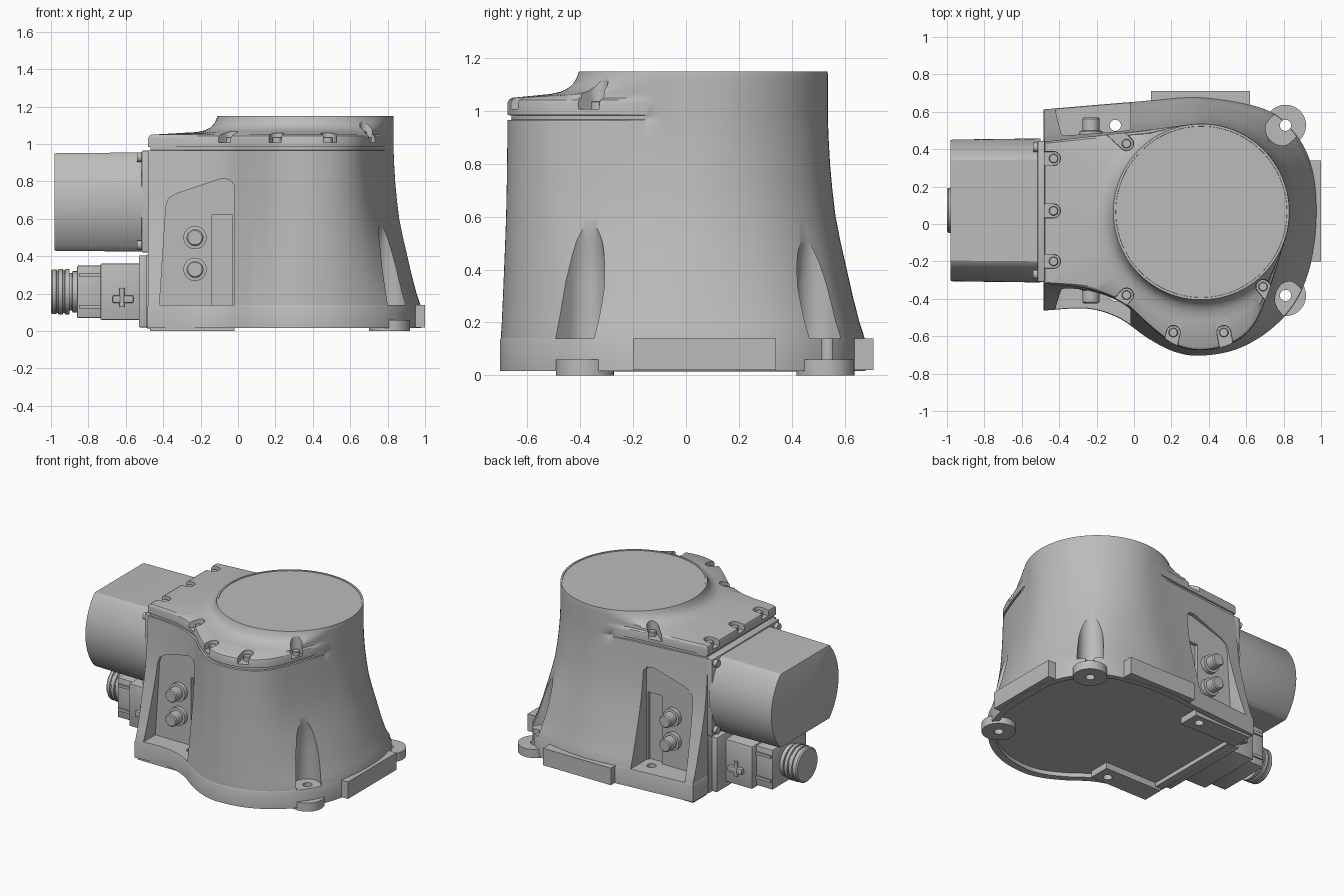
import bpy, math
from mathutils import Vector

if "Cube" in bpy.data.objects:
    bpy.data.objects.remove(bpy.data.objects["Cube"])

grey = bpy.data.materials.new("cast_grey")
grey.use_nodes = True
grey.diffuse_color = (0.5, 0.5, 0.5, 1)
grey.node_tree.nodes["Principled BSDF"].inputs["Base Color"].default_value = (0.5, 0.5, 0.5, 1)

CENTRE = Vector((0.36, 0.065))   # axis of the round turret seat
MID = 0.0725                     # mirror line of the side pockets
SEAT = 0.472


def loft(name, rings):
    """Skin a stack of equal-length rings and cap both ends."""
    n = len(rings[0])
    verts = [tuple(p) for ring in rings for p in ring]
    faces = [(k * n + i, k * n + (i + 1) % n, (k + 1) * n + (i + 1) % n, (k + 1) * n + i)
             for k in range(len(rings) - 1) for i in range(n)]
    faces += [tuple(reversed(range(n))), tuple(range(len(verts) - n, len(verts)))]
    mesh = bpy.data.meshes.new(name)
    mesh.from_pydata(verts, [], faces)
    obj = bpy.data.objects.new(name, mesh)
    bpy.context.collection.objects.link(obj)
    mesh.materials.append(grey)
    activate(obj)
    bpy.ops.object.mode_set(mode='EDIT')
    bpy.ops.mesh.select_all(action='SELECT')
    bpy.ops.mesh.normals_make_consistent(inside=False)
    bpy.ops.object.mode_set(mode='OBJECT')
    return obj


def activate(obj):
    bpy.ops.object.select_all(action='DESELECT')
    obj.select_set(True)
    bpy.context.view_layer.objects.active = obj


def cut(target, cutter, keep=False):
    activate(target)
    mod = target.modifiers.new("cut", 'BOOLEAN')
    mod.operation, mod.solver, mod.object = 'DIFFERENCE', 'EXACT', cutter
    bpy.ops.object.modifier_apply(modifier=mod.name)
    if not keep:
        bpy.data.objects.remove(cutter)


def block(name, x, y, z, bevel=0.0):
    obj = loft(name, [[(x[0], y[0], h), (x[1], y[0], h), (x[1], y[1], h), (x[0], y[1], h)] for h in z])
    if bevel:
        mod = obj.modifiers.new("bevel", 'BEVEL')
        mod.width, mod.segments = bevel, 2
        activate(obj)
        bpy.ops.object.modifier_apply(modifier=mod.name)
    return obj


def turned(name, origin, axis, profile, sides=32):
    """Lathe of (radius, distance) pairs along an axis."""
    rot = Vector((0, 0, 1)).rotation_difference(Vector(axis))
    turn = [math.tau * i / sides for i in range(sides)]
    return loft(name, [[Vector(origin) + rot @ Vector((r * math.cos(a), r * math.sin(a), d))
                        for a in turn] for r, d in profile])


def slot(name, pos, out, profile, length=0.25):
    """Upright U-shaped cutter, open in the outward direction."""
    out = Vector(out).normalized()
    start = math.atan2(out.y, out.x) + math.pi / 2
    rings = []
    for r, z in profile:
        ring = []
        for i in range(26):
            a = start + math.pi * (i if i < 13 else i - 1) / 12
            c = Vector(pos) + (out * length if i >= 13 else Vector((0, 0)))
            ring.append((c.x + r * math.cos(a), c.y + r * math.sin(a), z))
        rings.append(ring)
    return loft(name, rings)


def outline(ctrl, steps=10, wall=12):
    """Smooth open curve through the points, closed by a straight end wall."""
    p = [Vector(c) for c in ctrl]
    p = [2 * p[0] - p[1]] + p + [2 * p[-1] - p[-2]]
    pts = []
    for a, b, c, d in zip(p, p[1:], p[2:], p[3:]):
        for s in range(steps):
            t = s / steps
            pts.append(0.5 * (2 * b + (c - a) * t + (2 * a - 5 * b + 4 * c - d) * t * t
                              + (3 * b - a - 3 * c + d) * t ** 3))
    return pts + [p[-2].lerp(p[1], i / wall) for i in range(wall)]


def ring_at(pts, z):
    return [(p.x, p.y, z) for p in pts]


foot = outline([(-.48, -.46), (-.25, -.45), (-.08, -.5), (.08, -.61), (.22, -.68), (.36, -.7),
                (.55, -.665), (.73, -.56), (.87, -.4), (.95, -.18), (.975, .07), (.95, .3),
                (.86, .48), (.7, .61), (.36, .675), (0, .65), (-.48, .61)])
crown = outline([(-.48, -.32), (-.25, -.345), (-.06, -.42), (.09, -.55), (.22, -.645), (.36, -.675),
                 (.52, -.64), (.64, -.54), (.72, -.36), (.79, -.14), (.83, .065), (.79, .25),
                 (.69, .4), (.55, .495), (.36, .535), (.05, .5), (-.48, .44)])


def lid_ring(z, inset=0.0, limit=9.0):
    pts = []
    for p in crown:
        d = p - CENTRE
        r = max(d.length, SEAT)
        r -= inset * min(1, (r - SEAT) / 0.05)
        pts.append(CENTRE + d.normalized() * min(r, limit))
    return ring_at(pts, z)


# Housing: flared casting, seam, lid and round seat
flare = [(.1, 1), (.14, 1), (.2, .86), (.3, .68), (.4, .52), (.5, .36), (.6, .22),
         (.7, .135), (.8, .07), (.9, .03)]
rings = [ring_at([c.lerp(f, w) for c, f in zip(crown, foot)], z) for z, w in flare]
rings += [lid_ring(.965), lid_ring(.967, .014), lid_ring(.983, .014), lid_ring(.985),
          lid_ring(1.03), lid_ring(1.042, .005), lid_ring(1.05, .018)]
rings += [lid_ring(z, .02, r) for r, z in
          [(.58, 1.064), (.535, 1.074), (.505, 1.09), (.485, 1.112), (.475, 1.135), (.47, 1.15),
           (.458, 1.15), (.457, 1.146)]]
housing = loft("housing", rings)

# Flange with recessed underside
inner = [CENTRE.lerp(p, 0.94) for p in foot]
grown = [CENTRE.lerp(p, 1.005) for p in foot]
flange = loft("base_flange", [ring_at(inner, .045), ring_at(inner, .016), ring_at(grown, .016),
                              ring_at(grown, .132), ring_at(foot, .14)])
parts = [housing, flange]
parts.append(block("side_pad", (.92, 1.0), (-.2, .34), (.02, .14)))
parts.append(block("back_pad", (.09, .62), (.63, .71), (.02, .14)))

# Side pockets and cable glands, mirrored front to back
for side, label in ((-1, "front"), (1, "back")):
    def wall(d):
        return MID + side * d
    shape = [(-.42, .138), (-.02, .138), (-.02, .78), (-.045, .81), (-.09, .815), (-.33, .735),
             (-.37, .71), (-.385, .67)]
    cut(housing, loft("pocket_cutter", [[(x, wall(d), z) for x, z in shape] for d in (.395, .9)]))
    cut(housing, block("relief_cutter", (-.14, -.03), sorted((wall(.37), wall(.9))), (.138, .62)))
    for z, level in ((.5, "upper"), (.33, "lower")):
        parts.append(turned(f"{label}_{level}_gland", (-.23, wall(.36), z), (0, side, 0),
                            [(.062, 0), (.062, .065), (.045, .067), (.045, .13), (.038, .137)]))

# Feet, mounting holes and corner scallops
feet = []
for side, label, y in ((-1, "front", MID - .455), (1, "back", MID + .455)):
    feet.append(turned(f"{label}_left_foot", (.81, y, 0), (0, 0, 1), [(.11, 0), (.11, .06)]))
    edges = sorted((MID + side * .37, MID + side * .52))
    feet.append(block(f"{label}_right_foot", (-.47, -.02), edges, (0, .06)))
    out = Vector((.81, y)) - CENTRE
    pos = CENTRE + out.normalized() * (.63 if side < 0 else .595)
    cut(housing, slot("scallop_cutter", pos, out,
                      [(.085, .138), (.08, .35), (.065, .5), (.045, .59), (.012, .65)]))
    for i, x in enumerate((.81, -.1)):
        hole = turned("hole_cutter", (x, y, -.1), (0, 0, 1), [(.03, 0), (.03, .4)])
        for target in (housing, flange, feet[i - 2]):
            cut(target, hole, keep=True)
        bpy.data.objects.remove(hole)
parts += feet

# Lid bolts in open notches
bolts = [(-.43, .35), (-.43, .07), (-.43, -.2), (-.04, -.38), (.21, -.58), (.48, -.58),
         (.69, -.335), (-.04, .43)]
for i, b in enumerate(bolts):
    out = (-1, 0) if b[0] < -.2 else Vector(b) - CENTRE
    cut(housing, slot("notch_cutter", b, out, [(.036, 1.008), (.04, 1.12)]))
    parts.append(turned(f"lid_bolt_{i + 1}", (*b, 1.0), (0, 0, 1),
                        [(.025, 0), (.025, .034), (.021, .038)], 20))

# Motor: round can with flattened top and bottom
def can_ring(x, s):
    ring = []
    for i in range(96):
        a = math.tau * i / 96
        ring.append((x, MID + .385 * s * math.cos(a),
                     .69 + max(-.265, min(.265, .385 * math.sin(a))) * s))
    return ring


parts.append(loft("motor", [can_ring(x, s) for x, s in
                            ((-.982, .96), (-.98, .975), (-.97, .985), (-.5, 1))]))
parts.append(block("motor_plate", (-.515, -.47), (-.31, .445), (.42, .965), .008))
for y in (-.27, .41):
    for z in (.46, .93):
        parts.append(turned("motor_plate_bolt", (-.51, y, z), (-1, 0, 0), [(.025, 0), (.025, .03)], 20))

# Lower plug: stepped housing, ribs and ridged cap
steps = [((-.49, -.46), .375, (.015, .41)), ((-.53, -.485), .34, (.02, .405)),
         ((-.735, -.52), .24, (.06, .36)), ((-.86, -.73), .19, (.07, .35))]
for i, (x, half, z) in enumerate(steps):
    parts.append(block(f"plug_step_{i + 1}", x, (MID - half, MID + half), z, .006))
for z in (.12, .29):
    parts.append(block("plug_rib", (-.85, -.735), (MID - .2, MID + .2), (z, z + .02)))
for side in (-1, 1):
    parts.append(block("plug_latch", (-.67, -.56), sorted((MID + side * .23, MID + side * .265)),
                       (.15, .19), .005))
    parts.append(turned("plug_latch_pin", (-.62, MID + side * .255, .13), (0, 0, 1),
                        [(.014, 0), (.014, .1)], 16))
parts.append(turned("plug_cap", (-.85, MID, .21), (-1, 0, 0),
                    [(.11, 0), (.11, .035), (.1, .037), (.1, .05), (.122, .052), (.122, .075),
                     (.114, .077), (.114, .085), (.122, .087), (.122, .11), (.114, .112),
                     (.114, .12), (.12, .122), (.12, .142), (.112, .15)], 40))

for obj in parts:
    activate(obj)
    bpy.ops.object.shade_smooth_by_angle(angle=math.radians(30))
